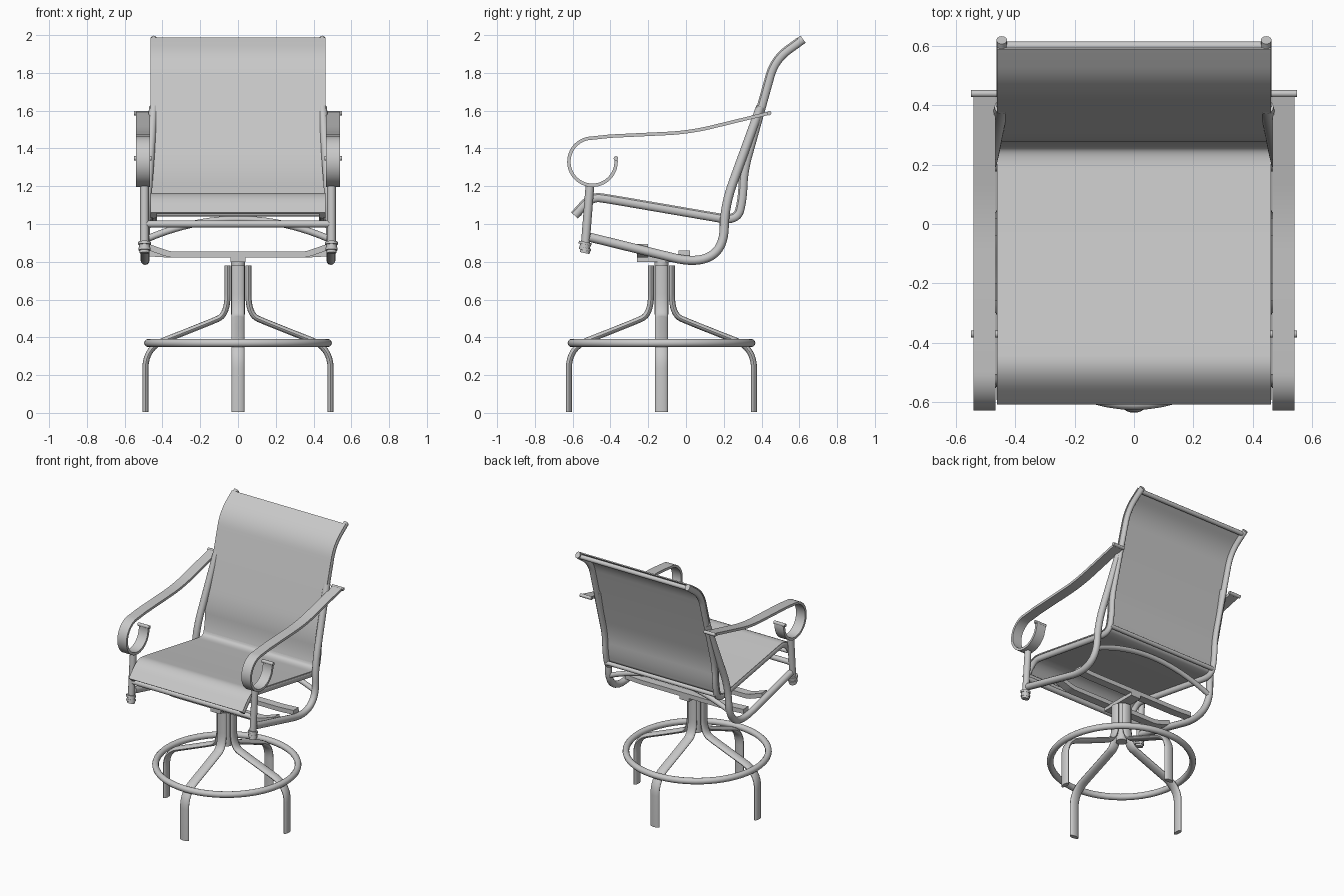
import bpy, bmesh, math
from mathutils import Vector

if "Cube" in bpy.data.objects:
    bpy.data.objects.remove(bpy.data.objects["Cube"], do_unlink=True)

grey = bpy.data.materials.new("light grey")
grey.use_nodes = True
grey.diffuse_color = (0.58, 0.58, 0.58, 1)
grey.node_tree.nodes["Principled BSDF"].inputs["Base Color"].default_value = (0.58, 0.58, 0.58, 1)

X, Y, Z = Vector((1, 0, 0)), Vector((0, 1, 0)), Vector((0, 0, 1))


def finish(name, bm):
    bmesh.ops.recalc_face_normals(bm, faces=bm.faces)
    mesh = bpy.data.meshes.new(name)
    bm.to_mesh(mesh)
    bm.free()
    mesh.materials.append(grey)
    ob = bpy.data.objects.new(name, mesh)
    bpy.context.collection.objects.link(ob)
    bpy.ops.object.select_all(action='DESELECT')
    ob.select_set(True)
    bpy.context.view_layer.objects.active = ob
    bpy.ops.object.shade_smooth_by_angle(angle=math.radians(40))
    return ob


def fillet(points, r, steps=8):
    """Round the corners of a polyline."""
    p = [Vector(q) for q in points]
    out = [p[0]]
    for a, b, c in zip(p, p[1:], p[2:]):
        s = b + (a - b).normalized() * min(r, (a - b).length * 0.49)
        e = b + (c - b).normalized() * min(r, (c - b).length * 0.49)
        for i in range(steps + 1):
            t = i / steps
            out.append(s * (1 - t) ** 2 + b * 2 * t * (1 - t) + e * t * t)
    return out + [p[-1]]


def tangents(path):
    last = len(path) - 1
    return [(path[min(i + 1, last)] - path[max(i - 1, 0)]).normalized() for i in range(last + 1)]


def sweep(name, path, half_w, half_t, side=X, box=False, sides=12):
    """Sweep an oval or flat bar along a path; half_w lies along side."""
    if box:
        section = [(1, 1), (-1, 1), (-1, -1), (1, -1)]
    else:
        section = [(math.cos(i * math.tau / sides), math.sin(i * math.tau / sides)) for i in range(sides)]
    path = [Vector(q) for q in path]
    bm = bmesh.new()
    rings = []
    for p, t in zip(path, tangents(path)):
        u = (side - t * side.dot(t)).normalized()
        v = t.cross(u)
        rings.append([bm.verts.new(p + u * a * half_w + v * b * half_t) for a, b in section])
    n = len(section)
    for r0, r1 in zip(rings, rings[1:]):
        for i in range(n):
            bm.faces.new((r0[i], r0[(i + 1) % n], r1[(i + 1) % n], r1[i]))
    bm.faces.new(rings[0])
    bm.faces.new(rings[-1])
    return finish(name, bm)


def bar(name, y, z, half, r):
    return sweep(name, [(-half, y, z), (half, y, z)], r, r, side=Z)


def in_plane(x, pts):
    return [(x, y, z) for y, z in pts]


# Swivel base: four bent legs, foot ring, post and plate
CY = -0.13
leg = [(0.055, 0.78), (0.055, 0.52), (0.16, 0.475), (0.49, 0.345), (0.49, 0.005)]
for k, label in enumerate(("left", "back", "right", "front")):
    d = Vector((round(math.cos(k * math.pi / 2)), round(math.sin(k * math.pi / 2)), 0))
    path = fillet([d * r + Z * z + Y * CY for r, z in leg], 0.11)
    sweep("leg_" + label, path, 0.035, 0.016, side=Z.cross(d), sides=16)

bpy.ops.mesh.primitive_torus_add(location=(0, CY, 0.37), major_radius=0.475, minor_radius=0.022,
                                 major_segments=64, minor_segments=12)
ring = bpy.context.object
ring.name = "foot_ring"
ring.data.materials.append(grey)
bpy.ops.object.shade_smooth()

sweep("swivel_post", [(0, CY, 0.52), (0, CY, 0.82)], 0.038, 0.038, sides=20)
sweep("swivel_plate", [(0, -0.26, 0.813), (0, 0.02, 0.813)], 0.04, 0.014, box=True)

# Stretchers carrying the seat frame
for label, y, end in (("front", -0.23, 0.88), ("back", -0.01, 0.845)):
    path = fillet([(-0.48, y, end), (-0.36, y, 0.838), (0.36, y, 0.838), (0.48, y, end)], 0.03)
    sweep(label + "_stretcher", path, 0.03, 0.016, side=Y, box=True)

# Paths of the sling rail and the outer frame, in y and z
rail = [(-0.59, 1.045), (-0.5, 1.145), (-0.40, 1.13), (0.27, 1.015), (0.3, 1.13),
        (0.305, 1.28), (0.47, 1.87), (0.62, 1.978)]
rail = [(p.x, p.y) for p in fillet([(y, z, 0) for y, z in rail], 0.09)]
lower = [(-0.51, 0.93), (0.06, 0.79), (0.2, 0.87), (0.205, 1.1), (0.395, 1.62)]
arm = [(-0.495 + 0.125 * math.cos(a), 1.33 + 0.125 * math.sin(a))
       for a in (math.radians(8 - 278 * i / 36) for i in range(37))]
arm += [(p.x, p.y) for p in fillet([(-0.4, 1.465, 0), (0.02, 1.485, 0), (0.44, 1.587, 0)], 0.12)]

for s, label in ((1, "left"), (-1, "right")):
    sweep(label + "_sling_rail", in_plane(s * 0.446, rail), 0.018, 0.023)
    # Outer frame leans inward as it rises to the sling rail
    path = fillet([(s * (0.492 if z < 1.0 else 0.492 - 0.045 * (z - 1.0) / 0.62), y, z)
                   for y, z in lower], 0.13)
    sweep(label + "_outer_frame", path, 0.024, 0.024)
    # Scrolled flat armrest with beaded ends
    sweep(label + "_armrest", in_plane(s * 0.504, arm), 0.037, 0.009, box=True)
    for end, (y, z) in (("front", arm[0]), ("back", arm[-1])):
        sweep(label + "_armrest_bead_" + end, [(s * 0.458, y, z), (s * 0.55, y, z)], 0.012, 0.012, side=Z)
    # Arm post with turned foot
    sweep(label + "_arm_post", [(s * 0.495, -0.508, 1.21), (s * 0.495, -0.535, 0.87)], 0.023, 0.023)
    for i, r in enumerate((0.034, 0.028, 0.032, 0.026)):
        z = 0.905 - i * 0.015
        sweep(label + "_post_foot_%d" % (i + 1), [(s * 0.495, -0.533, z), (s * 0.495, -0.536, z - 0.014)], r, r)

# Sling fabric stretched over the rails
pts = [Vector((0, y, z)) for y, z in rail]
cloth = [p + X.cross(t) * 0.021 for p, t in zip(pts, tangents(pts))]
cloth[-1] -= tangents(pts)[-1] * 0.02
sweep("sling", cloth, 0.462, 0.004, box=True)

# Cross bars
bar("front_sling_bar", -0.565, 1.055, 0.45, 0.015)
bar("back_sling_bar", 0.29, 1.06, 0.45, 0.015)
bar("top_sling_bar", 0.6, 1.96, 0.45, 0.016)
bar("front_cross_bar", -0.525, 1.0, 0.49, 0.019)
arch = [(x / 10 * 0.485, 0.195, 1.025 - 0.105 * (x / 10) ** 2) for x in range(-10, 11)]
sweep("arched_brace", arch, 0.018, 0.018, side=Y)
